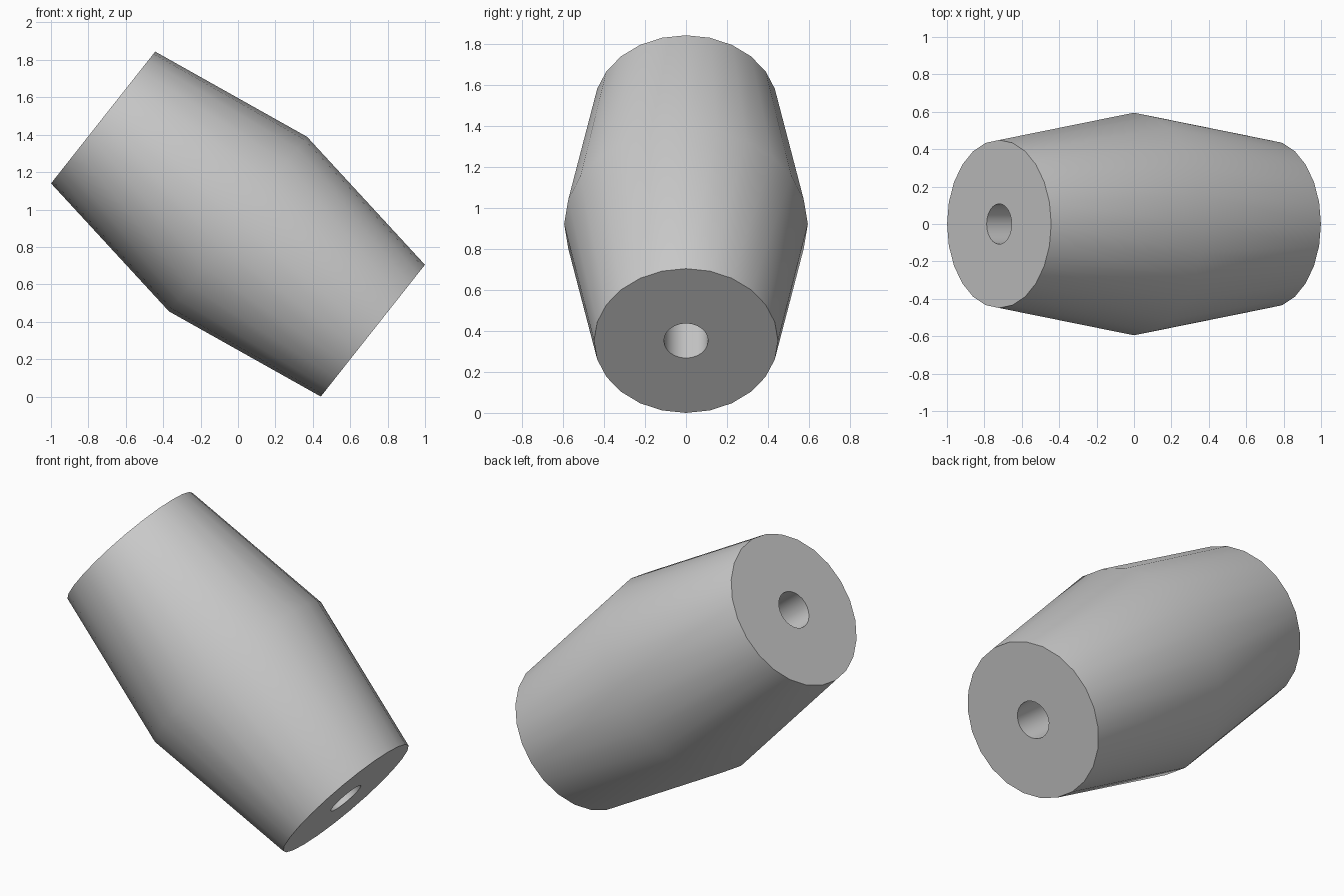
import bpy, bmesh, math
from mathutils import Matrix

cube = bpy.data.objects.get("Cube")
if cube:
    bpy.data.objects.remove(cube, do_unlink=True)

SIDES = 24
HALF, END_R, MID_R, BORE_R = 0.919, 0.449, 0.595, 0.108

grey = bpy.data.materials.new("light grey")
grey.use_nodes = True
colour = (0.6, 0.6, 0.6, 1)
grey.diffuse_color = colour
grey.node_tree.nodes["Principled BSDF"].inputs["Base Color"].default_value = colour

# Closed profile (radius, height): tapered outside, flat ends, straight bore
profile = [(BORE_R, -HALF), (END_R, -HALF), (MID_R, 0), (END_R, HALF), (BORE_R, HALF)]
bm = bmesh.new()
rings = []
for r, z in profile:
    angles = [2 * math.pi * i / SIDES for i in range(SIDES)]
    rings.append([bm.verts.new((r * math.cos(a), r * math.sin(a), z)) for a in angles])
for k, ring in enumerate(rings):
    above = rings[(k + 1) % len(rings)]
    for i in range(SIDES):
        j = (i + 1) % SIDES
        bm.faces.new((ring[i], ring[j], above[j], above[i]))
bmesh.ops.recalc_face_normals(bm, faces=bm.faces)

# Tilt the axis down towards +x and lift it to rest on the ground
tilt = Matrix.Rotation(math.atan2(1.4425, -1.14), 4, 'Y')
bm.transform(tilt)
bm.transform(Matrix.Translation((0, 0, -min(v.co.z for v in bm.verts))))

mesh = bpy.data.meshes.new("barrel_bead")
bm.to_mesh(mesh)
bm.free()
mesh.materials.append(grey)
bead = bpy.data.objects.new("barrel_bead", mesh)
bpy.context.collection.objects.link(bead)

bpy.ops.object.select_all(action='DESELECT')
bead.select_set(True)
bpy.context.view_layer.objects.active = bead
bpy.ops.object.shade_smooth_by_angle(angle=math.radians(30))
